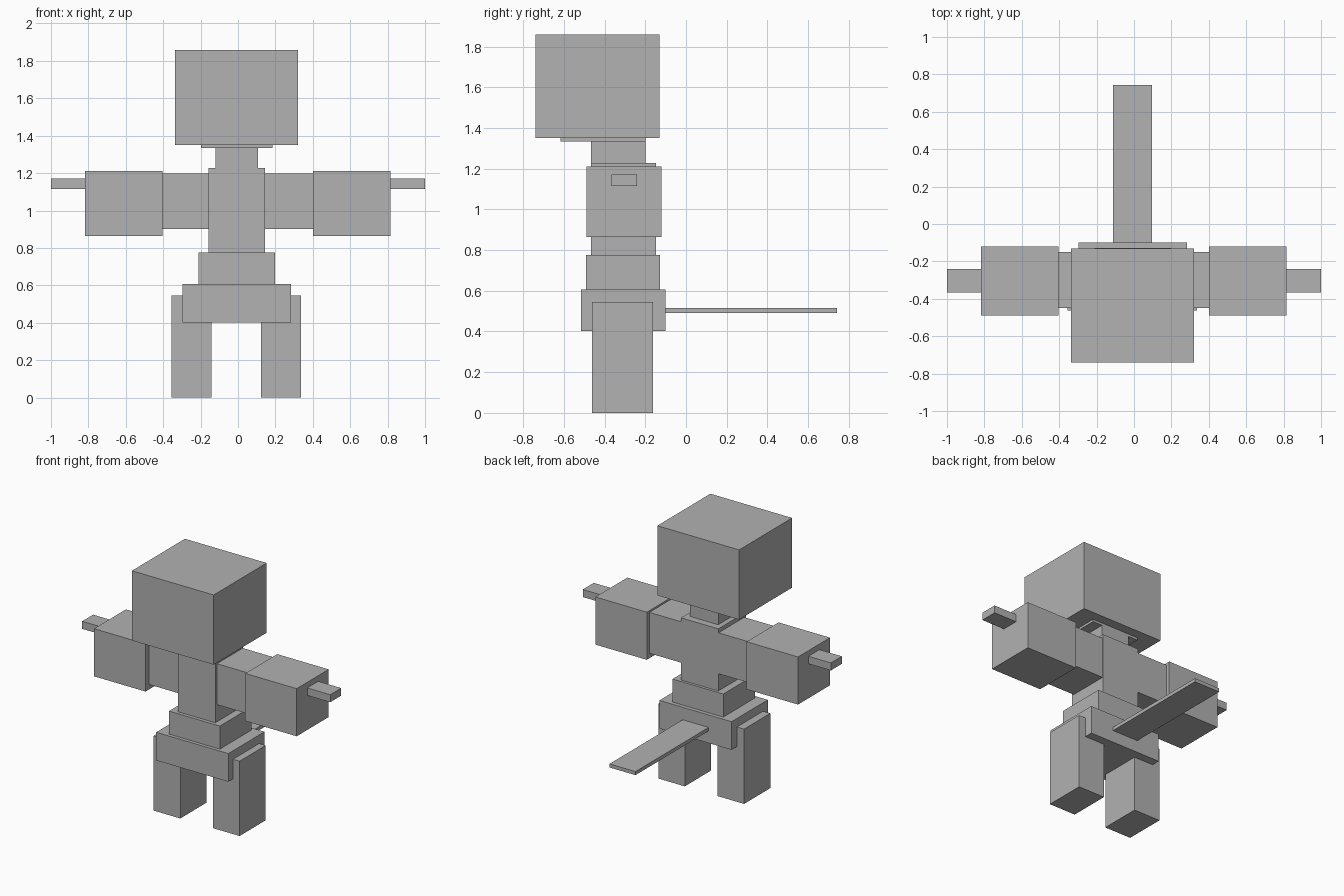
import bpy
import bmesh
from mathutils import Vector

default = bpy.data.objects.get("Cube")
if default:
    bpy.data.objects.remove(default, do_unlink=True)

# Single flat material
grey = bpy.data.materials.new("plain grey")
grey.use_nodes = True
colour = (0.445, 0.445, 0.445, 1)
grey.diffuse_color = colour
grey.node_tree.nodes["Principled BSDF"].inputs["Base Color"].default_value = colour


def box(name, x, y, z):
    """Flat-shaded box spanning the given (low, high) ranges."""
    spans = (x, y, z)
    centre = Vector([(low + high) / 2 for low, high in spans])
    size = Vector([high - low for low, high in spans])
    bm = bmesh.new()
    bmesh.ops.create_cube(bm, size=1)
    bmesh.ops.scale(bm, vec=size, verts=bm.verts)
    mesh = bpy.data.meshes.new(name)
    bm.to_mesh(mesh)
    bm.free()
    mesh.materials.append(grey)
    part = bpy.data.objects.new(name, mesh)
    part.location = centre
    bpy.context.scene.collection.objects.link(part)
    return part


def pair(name, middle, x, y, z):
    """Left and right boxes mirrored about the plane x = middle."""
    near, far = x
    box("left_" + name, (middle + near, middle + far), y, z)
    box("right_" + name, (middle - far, middle - near), y, z)


# Head and neck
box("head", (-0.337, 0.322), (-0.74, -0.13), (1.35, 1.858))
box("head_base", (-0.197, 0.184), (-0.617, -0.2), (1.333, 1.37))
box("neck", (-0.12, 0.107), (-0.467, -0.2), (1.2, 1.345))

# Body
box("torso", (-0.157, 0.144), (-0.467, -0.148), (0.75, 1.228))
box("belly", (-0.211, 0.198), (-0.492, -0.128), (0.59, 0.775))
box("hips", (-0.297, 0.284), (-0.517, -0.1), (0.402, 0.607))

# Arms and legs
pair("upper_arm", -0.003, (0.12, 0.42), (-0.448, -0.15), (0.9, 1.198))
pair("forearm", -0.002, (0.402, 0.817), (-0.488, -0.12), (0.864, 1.211))
pair("hand", 0, (0.8, 1.0), (-0.366, -0.24), (1.115, 1.17))
pair("leg", -0.009, (0.132, 0.346), (-0.463, -0.162), (0, 0.545))

# Tail
box("tail", (-0.112, 0.097), (-0.12, 0.742), (0.49, 0.516))
